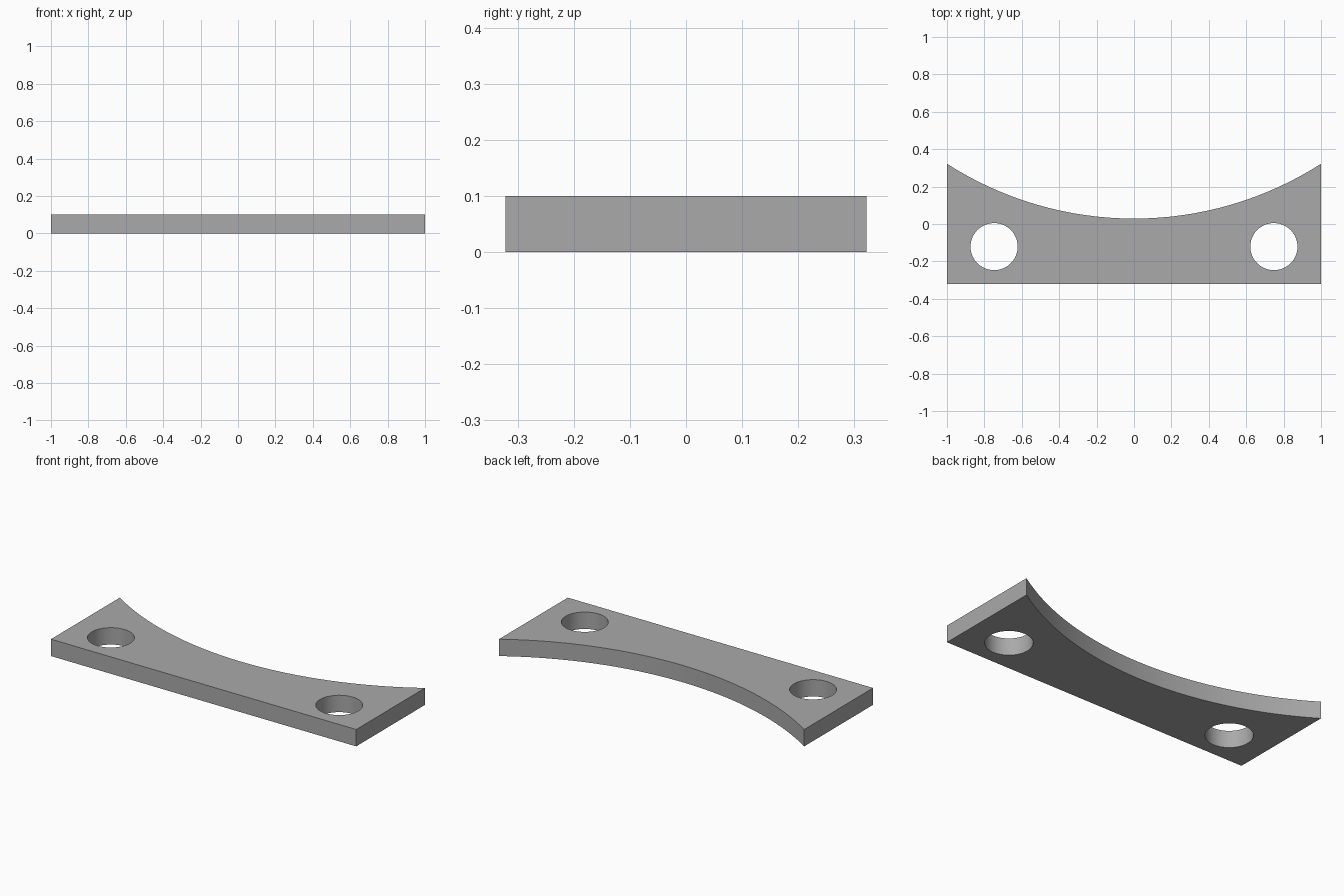
import bpy, bmesh, math

default = bpy.data.objects.get("Cube")
if default:
    bpy.data.objects.remove(default, do_unlink=True)

THICK = 0.1
HALF_Y = 0.322
SAG = 0.293                      # depth of the curved back edge
RADIUS = (1 + SAG ** 2) / (2 * SAG)
ARC_STEPS = 32
HOLE_X, HOLE_Y, HOLE_R = 0.748, -0.121, 0.126

grey = bpy.data.materials.new("plain grey")
grey.use_nodes = True
colour = (0.4, 0.4, 0.4, 1)
grey.diffuse_color = colour
grey.node_tree.nodes["Principled BSDF"].inputs["Base Color"].default_value = colour

# Plate outline: straight front and sides, concave arc along the back
half_angle = math.asin(1 / RADIUS)
centre_y = HALF_Y - SAG + RADIUS
outline = [(-1, -HALF_Y), (1, -HALF_Y)]
for i in range(ARC_STEPS + 1):
    a = half_angle * (1 - 2 * i / ARC_STEPS)
    outline.append((RADIUS * math.sin(a), centre_y - RADIUS * math.cos(a)))

bm = bmesh.new()
face = bm.faces.new([bm.verts.new((x, y, 0)) for x, y in outline])
top = bmesh.ops.extrude_face_region(bm, geom=[face])["geom"]
bmesh.ops.translate(bm, vec=(0, 0, THICK),
                    verts=[g for g in top if isinstance(g, bmesh.types.BMVert)])
bmesh.ops.recalc_face_normals(bm, faces=bm.faces)
mesh = bpy.data.meshes.new("curved_plate")
bm.to_mesh(mesh)
bm.free()
mesh.materials.append(grey)
plate = bpy.data.objects.new("curved_plate", mesh)
bpy.context.collection.objects.link(plate)

# Two round through holes
cutters = []
for side, name in ((-1, "right_hole_cutter"), (1, "left_hole_cutter")):
    bpy.ops.mesh.primitive_cylinder_add(vertices=48, radius=HOLE_R, depth=THICK * 3,
                                        location=(side * HOLE_X, HOLE_Y, THICK / 2))
    cutter = bpy.context.object
    cutter.name = name
    cutter.hide_render = True
    cutter.data.materials.append(grey)
    cutters.append(cutter)
    mod = plate.modifiers.new(name, 'BOOLEAN')
    mod.operation = 'DIFFERENCE'
    mod.solver = 'EXACT'
    mod.object = cutter

# Apply the cuts, remove the cutters and smooth the curved walls
bpy.ops.object.select_all(action='DESELECT')
plate.select_set(True)
bpy.context.view_layer.objects.active = plate
for mod in list(plate.modifiers):
    bpy.ops.object.modifier_apply(modifier=mod.name)
for cutter in cutters:
    bpy.data.objects.remove(cutter, do_unlink=True)
bpy.ops.object.shade_smooth_by_angle(angle=math.radians(30))
